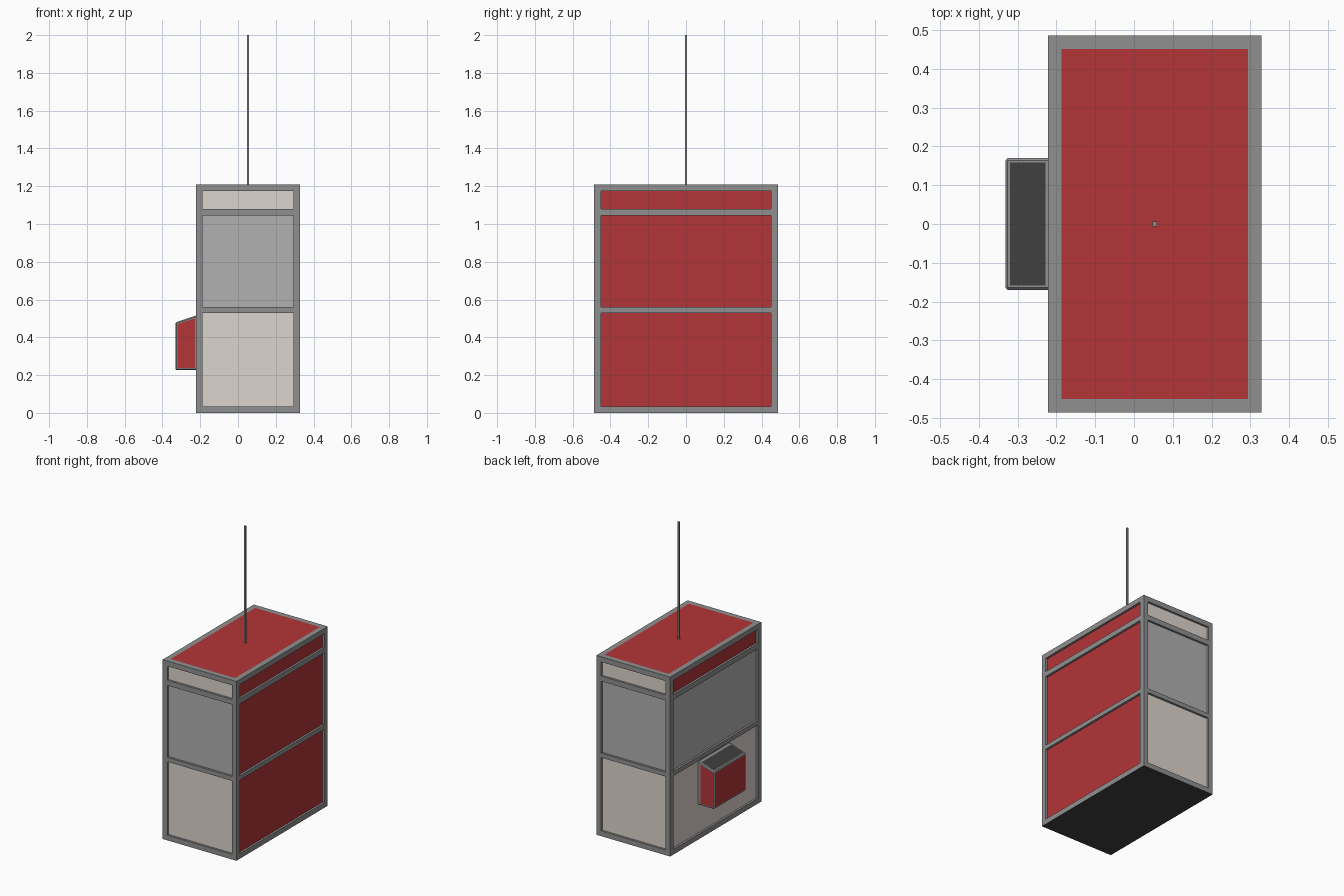
import bpy, bmesh
from mathutils import Vector

if "Cube" in bpy.data.objects:
    bpy.data.objects.remove(bpy.data.objects["Cube"])

def material(name, rgb):
    m = bpy.data.materials.new(name)
    m.diffuse_color = (*rgb, 1)
    m.use_nodes = True
    m.node_tree.nodes["Principled BSDF"].inputs["Base Color"].default_value = m.diffuse_color
    return m

FRAME, RED, BEIGE, GLASS, DARK = range(5)
mats = [material("frame_grey", (0.28, 0.28, 0.28)),
        material("red_panel", (0.45, 0.035, 0.038)),
        material("beige_panel", (0.73, 0.66, 0.61)),
        material("glass", (0.44, 0.44, 0.44)),
        material("dark", (0.05, 0.05, 0.05))]

def finish(bm, name):
    bmesh.ops.recalc_face_normals(bm, faces=bm.faces)
    mesh = bpy.data.meshes.new(name)
    bm.to_mesh(mesh)
    bm.free()
    for m in mats:
        mesh.materials.append(m)
    ob = bpy.data.objects.new(name, mesh)
    bpy.context.collection.objects.link(ob)
    return ob

def box(bm, lo, hi):
    lo, hi = Vector(lo), Vector(hi)
    for v in bmesh.ops.create_cube(bm, size=1)["verts"]:
        v.co = Vector(((lo[i] + hi[i]) / 2 + v.co[i] * (hi[i] - lo[i])) for i in range(3))

# Booth body: box cut along the frame lines, with recessed panels
X0, X1, Y, H, W = -0.222, 0.329, 0.486, 1.21, 0.035
RECESS = 0.014
rows = [(W, 0.53), (0.56, 1.045), (1.08, H - W)]
bm = bmesh.new()
box(bm, (X0, -Y, 0), (X1, Y, H))
cuts = [(0, X0 + W), (0, X1 - W), (1, -Y + W), (1, Y - W)]
cuts += [(2, z) for row in rows for z in row]
for axis, pos in cuts:
    n = Vector((0, 0, 0))
    n[axis] = 1
    bmesh.ops.bisect_plane(bm, geom=bm.verts[:] + bm.edges[:] + bm.faces[:],
                           plane_co=n * pos, plane_no=n)
bm.normal_update()
left, right, ends = (BEIGE, GLASS, RED), (RED, RED, RED), (BEIGE, GLASS, BEIGE)
panels = []
for f in bm.faces:
    c, n = f.calc_center_median(), f.normal
    inside = [X0 + W < c.x < X1 - W, abs(c.y) < Y - W]
    if n.z < -0.5:
        f.material_index = DARK
    elif n.z > 0.5:
        f.material_index = RED if all(inside) else FRAME
    elif inside[1 if abs(n.x) > 0.5 else 0]:
        colours = ends if abs(n.y) > 0.5 else left if n.x < 0 else right
        for (a, b), colour in zip(rows, colours):
            if a < c.z < b:
                panels.append((f, colour))
for f, colour in panels:
    offset = -f.normal * RECESS
    new = bmesh.ops.extrude_discrete_faces(bm, faces=[f])["faces"][0]
    new.material_index = colour
    bmesh.ops.translate(bm, vec=offset, verts=new.verts[:])
finish(bm, "booth_body")

# Side box: sloped-top profile, bevelled, with flush coloured panels
bm = bmesh.new()
profile = [(-0.331, 0.226), (X0, 0.226), (X0, 0.515), (-0.331, 0.479)]
face = bm.faces.new([bm.verts.new((x, -0.17, z)) for x, z in profile])
ext = bmesh.ops.extrude_face_region(bm, geom=[face])["geom"]
bmesh.ops.translate(bm, vec=(0, 0.34, 0), verts=[g for g in ext if isinstance(g, bmesh.types.BMVert)])
bmesh.ops.recalc_face_normals(bm, faces=bm.faces)
edges = [e for e in bm.edges if not all(v.co.x > X0 - 0.001 for v in e.verts)]
bmesh.ops.bevel(bm, geom=edges, offset=0.006, segments=1, affect='EDGES')
bm.normal_update()
big = [f for f in bm.faces if f.calc_area() > 0.02 and f.normal.x < 0.9 and f.normal.z > -0.9]
for f in big:
    f.material_index = DARK if f.normal.z > 0.5 else RED
rims = bmesh.ops.inset_individual(bm, faces=big, thickness=0.006, use_even_offset=True)["faces"]
for f in rims:
    f.material_index = FRAME
# back of the box reaches the recessed wall panel
back = max(bm.faces, key=lambda f: f.normal.x)
ext = bmesh.ops.extrude_face_region(bm, geom=[back])["geom"]
bmesh.ops.translate(bm, vec=(RECESS, 0, 0), verts=[g for g in ext if isinstance(g, bmesh.types.BMVert)])
bmesh.ops.delete(bm, geom=[f for f in bm.faces if f == back], context='FACES')
finish(bm, "side_box")

# Hanging rod
bm = bmesh.new()
cx = (X0 + X1) / 2
box(bm, (cx - 0.006, -0.006, H), (cx + 0.006, 0.006, 2))
finish(bm, "roof_rod")
